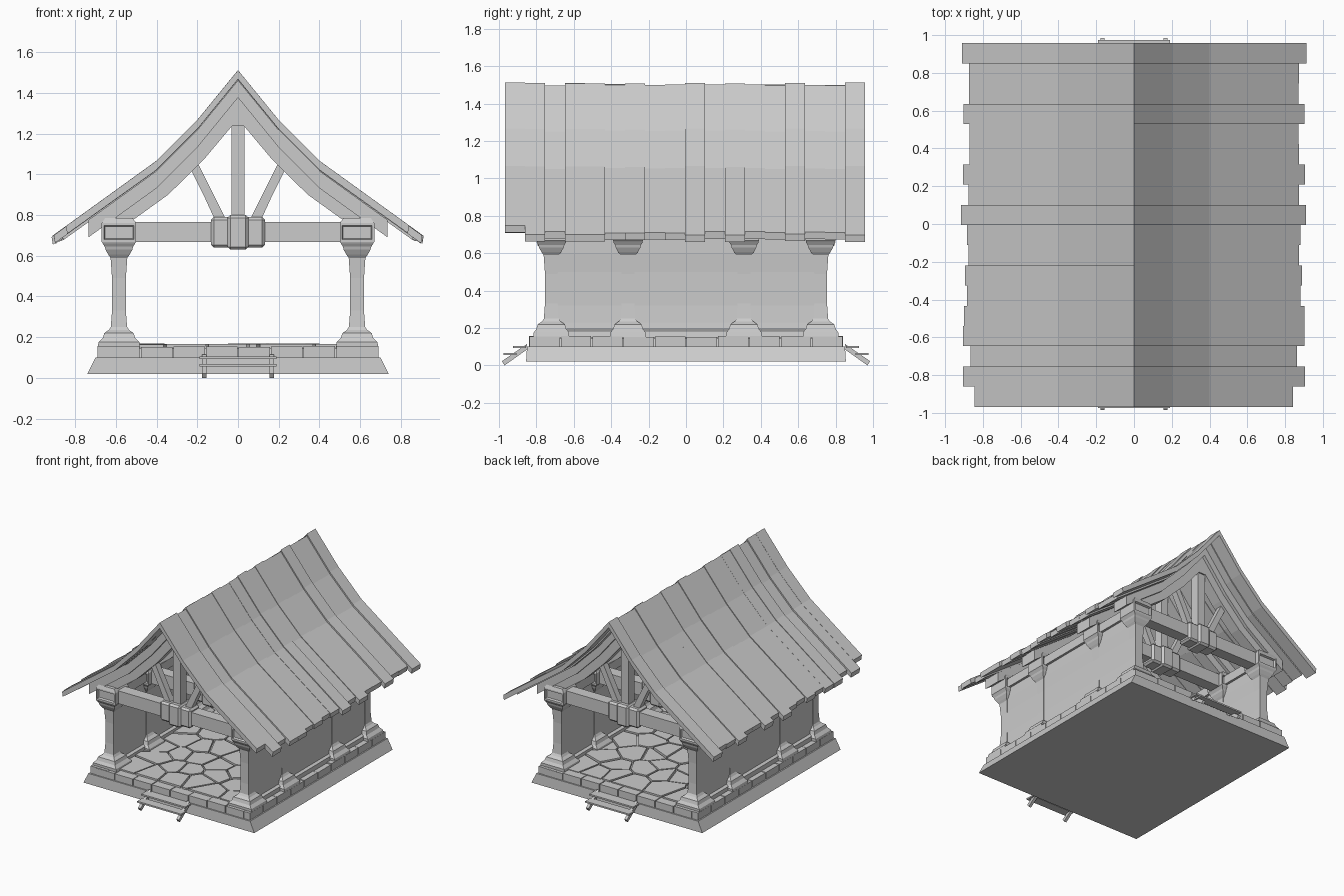
import bpy, bmesh, math, random
from mathutils import Vector, Matrix

random.seed(4)
if "Cube" in bpy.data.objects:
    bpy.data.objects.remove(bpy.data.objects["Cube"])

grey = bpy.data.materials.new("plain grey")
grey.use_nodes = True
shade = (0.6, 0.6, 0.6, 1)
grey.diffuse_color = shade
grey.node_tree.nodes["Principled BSDF"].inputs["Base Color"].default_value = shade


def finish(name, bm):
    bmesh.ops.recalc_face_normals(bm, faces=bm.faces)
    mesh = bpy.data.meshes.new(name)
    bm.to_mesh(mesh)
    bm.free()
    mesh.materials.append(grey)
    ob = bpy.data.objects.new(name, mesh)
    bpy.context.collection.objects.link(ob)
    return ob


def add_box(bm, x0, x1, y0, y1, z0, z1):
    m = Matrix.Translation(((x0 + x1) / 2, (y0 + y1) / 2, (z0 + z1) / 2))
    m = m @ Matrix.Diagonal((x1 - x0, y1 - y0, z1 - z0, 1))
    return bmesh.ops.create_cube(bm, size=1, matrix=m)["verts"]


def add_prism(bm, outline, offset):
    """Close a solid between an outline and its copy moved by offset."""
    a = [bm.verts.new(p) for p in outline]
    b = [bm.verts.new(Vector(p) + Vector(offset)) for p in outline]
    bm.faces.new(a)
    bm.faces.new(b[::-1])
    for i in range(len(a)):
        j = (i + 1) % len(a)
        bm.faces.new((a[i], a[j], b[j], b[i]))


def add_loft(bm, x, y, sections):
    """Stack rectangles given as (z, half width, half depth)."""
    rings = [[bm.verts.new((x + sx * w, y + sy * d, z))
              for sx, sy in ((-1, -1), (1, -1), (1, 1), (-1, 1))]
             for z, w, d in sections]
    bm.faces.new(rings[0])
    bm.faces.new(rings[-1])
    for lo, hi in zip(rings, rings[1:]):
        for i in range(4):
            j = (i + 1) % 4
            bm.faces.new((lo[i], lo[j], hi[j], hi[i]))


SIDES = (-1, 1)
ROWS = (-0.72, -0.31, 0.31, 0.72)
COL_X = 0.585

# Stone platform with sloping sides
bm = bmesh.new()
add_loft(bm, 0, 0, [(0.02, 0.74, 0.855), (0.1, 0.7, 0.85), (0.1, 0.68, 0.83), (0.145, 0.67, 0.82)])
finish("platform", bm)

# Border blocks around the platform edge
bm = bmesh.new()
GAP = 0.003
for s in SIDES:
    for i in range(8):
        x = -0.64 + i * 0.16
        add_box(bm, x + GAP, x + 0.16 - GAP, s * 0.72, s * 0.84, 0.1, 0.155 + random.uniform(-0.003, 0.003))
    for i in range(10):
        y = -0.84 + i * 0.168
        add_box(bm, s * 0.54, s * 0.69, y + GAP, y + 0.168 - GAP, 0.1, 0.155 + random.uniform(-0.003, 0.003))
finish("border_blocks", bm)


# Irregular flagstones, each the area nearest to its own seed
def clip(poly, point, normal):
    out = []
    for p, q in zip(poly, poly[1:] + poly[:1]):
        a, b = (p - point).dot(normal), (q - point).dot(normal)
        if a <= 0:
            out.append(p)
        if a * b < 0:
            out.append(p.lerp(q, a / (a - b)))
    return out


seeds = [Vector((-0.45 + 0.18 * i + random.uniform(-0.06, 0.06) + 0.04 * (j % 2),
                 -0.67 + 0.19 * j + random.uniform(-0.06, 0.06)))
         for i in range(6) for j in range(8)]
bm = bmesh.new()
for s in seeds:
    cell = [Vector(c) for c in ((-0.54, -0.77), (0.54, -0.77), (0.54, 0.77), (-0.54, 0.77))]
    for t in seeds:
        if t is not s and cell:
            n = (t - s).normalized()
            cell = clip(cell, (s + t) / 2 - n * 0.007, n)
    if len(cell) > 2:
        add_prism(bm, [(p.x, p.y, 0.14) for p in cell], (0, 0, 0.022 + random.uniform(0, 0.006)))
finish("flagstones", bm)

# Steps at both ends: two sloping rails and two treads
bm = bmesh.new()
for e in SIDES:
    for s in SIDES:
        rail = [(s * 0.155, e * y, z) for y, z in ((0.85, 0.085), (0.85, 0.115), (0.985, 0.022), (0.97, 0))]
        add_prism(bm, rail, (s * 0.022, 0, 0))
    for y, z in ((0.855, 0.092), (0.905, 0.055)):
        add_box(bm, -0.19, 0.19, e * y, e * (y + 0.07), z, z + 0.012)
finish("steps", bm)

# Concave side walls with a low curb
bm = bmesh.new()
for s in SIDES:
    add_loft(bm, s * COL_X, 0, [(0.15, 0.065, 0.72), (0.185, 0.06, 0.72), (0.195, 0.04, 0.72),
                                (0.23, 0.036, 0.745), (0.32, 0.031, 0.738), (0.5, 0.031, 0.738),
                                (0.6, 0.037, 0.745), (0.68, 0.037, 0.745)])
finish("side_walls", bm)

# Columns with stepped bases and flared capitals
bm = bmesh.new()
profile = [(0.15, 0.105), (0.175, 0.1), (0.195, 0.08), (0.22, 0.072), (0.235, 0.05),
           (0.25, 0.04), (0.33, 0.034), (0.49, 0.034), (0.59, 0.041),
           (0.605, 0.052), (0.63, 0.066), (0.645, 0.07), (0.66, 0.08)]
for s in SIDES:
    for y in ROWS:
        add_loft(bm, s * COL_X, y, [(z, w, min(w, 0.095)) for z, w in profile])
finish("columns", bm)

# Long top plates, and a collar with a sunken end panel over each column
bm = bmesh.new()
for s in SIDES:
    add_box(bm, s * 0.53, s * 0.64, -0.78, 0.78, 0.68, 0.75)
finish("top_plates", bm)
bm = bmesh.new()
for s in SIDES:
    for y in ROWS:
        add_loft(bm, s * COL_X, y, [(0.655, 0.075, 0.075), (0.668, 0.085, 0.08),
                                    (0.76, 0.085, 0.08), (0.785, 0.068, 0.07)])
bmesh.ops.recalc_face_normals(bm, faces=bm.faces)
bm.normal_update()
ends = [f for f in bm.faces if abs(f.normal.y) > 0.99]
bmesh.ops.inset_individual(bm, faces=ends, thickness=0.016)
bmesh.ops.inset_individual(bm, faces=ends, thickness=0.008, depth=-0.015)
finish("collars", bm)

# Tie beams with a banded clasp in the middle
bm = bmesh.new()
clasp = bmesh.new()
for y in ROWS:
    add_box(bm, -0.52, 0.52, y - 0.045, y + 0.045, 0.667, 0.767)
    for half_w, half_h, half_d in ((0.133, 0.075, 0.06), (0.052, 0.085, 0.075)):
        v = add_box(clasp, -half_w, half_w, y - half_d, y + half_d, 0.715 - half_h, 0.715 + half_h)
        edges = list({e for p in v for e in p.link_edges})
        bmesh.ops.bevel(clasp, geom=edges, offset=0.014, segments=1, affect='EDGES')
finish("tie_beams", bm)
finish("beam_clasps", clasp)

# King posts and slanted braces
bm = bmesh.new()
for y in ROWS:
    add_box(bm, -0.032, 0.032, y - 0.035, y + 0.035, 0.78, 1.3)
    for s in SIDES:
        brace = [(s * x, y - 0.025, z) for x, z in
                 ((0.06, 0.78), (0.115, 0.78), (0.17, 0.9), (0.235, 1.03), (0.195, 1.05), (0.13, 0.92))]
        add_prism(bm, brace, (0, 0.05, 0))
finish("posts_and_braces", bm)

# Curved rafters in two layers
ROOF = [(0, 1.507), (0.2, 1.262), (0.4, 1.062), (0.917, 0.689)]


def roof_z(x):
    for (xa, za), (xb, zb) in zip(ROOF, ROOF[1:]):
        if x <= xb or xb == ROOF[-1][0]:
            return za + (zb - za) * (x - xa) / (xb - xa)


outer = bmesh.new()
inner = bmesh.new()
for y in ROWS:
    for s in SIDES:
        xs = (0, 0.2, 0.4, 0.735)
        band = [(x, roof_z(x) - 0.045) for x in xs] + [(x, roof_z(x) - 0.13) for x in xs[::-1]]
        add_prism(outer, [(s * x, y - 0.07, z) for x, z in band], (0, 0.14, 0))
        band = [(x, roof_z(x) - 0.125) for x in (0, 0.2, 0.4, 0.6)]
        band += [(0.6, 0.73), (0.5, 0.787), (0.343, 0.9), (0.17, 1.07), (0.03, 1.237), (0, 1.237)]
        add_prism(inner, [(s * x, y - 0.045, z) for x, z in band], (0, 0.09, 0))
finish("outer_rafters", outer)
finish("inner_rafters", inner)

# Roof planks of uneven length and height, front to back
LENGTHS = (84, 90, 86, 90, 90, 88, 89, 87, 88, 91, 87, 90, 87, 87, 90, 87, 87, 91)
bm = bmesh.new()
step = 1.925 / len(LENGTHS)
for i, length in enumerate(LENGTHS):
    y = -0.968 + i * step
    for s in SIDES:
        end = length / 100 + random.uniform(0, 0.006)
        lift = 0.005 if i == 0 else (end - 0.9) * 0.3 + random.uniform(-0.003, 0.003)
        xs = (0, 0.2, 0.4, end)
        band = [(x, roof_z(x) + lift) for x in xs]
        band += [(end - 0.006, roof_z(end) + lift - 0.038)]
        band += [(x, roof_z(x) + lift - 0.045) for x in xs[-2::-1]]
        add_prism(bm, [(s * x, y, z) for x, z in band], (0, step, 0))
finish("roof_planks", bm)
